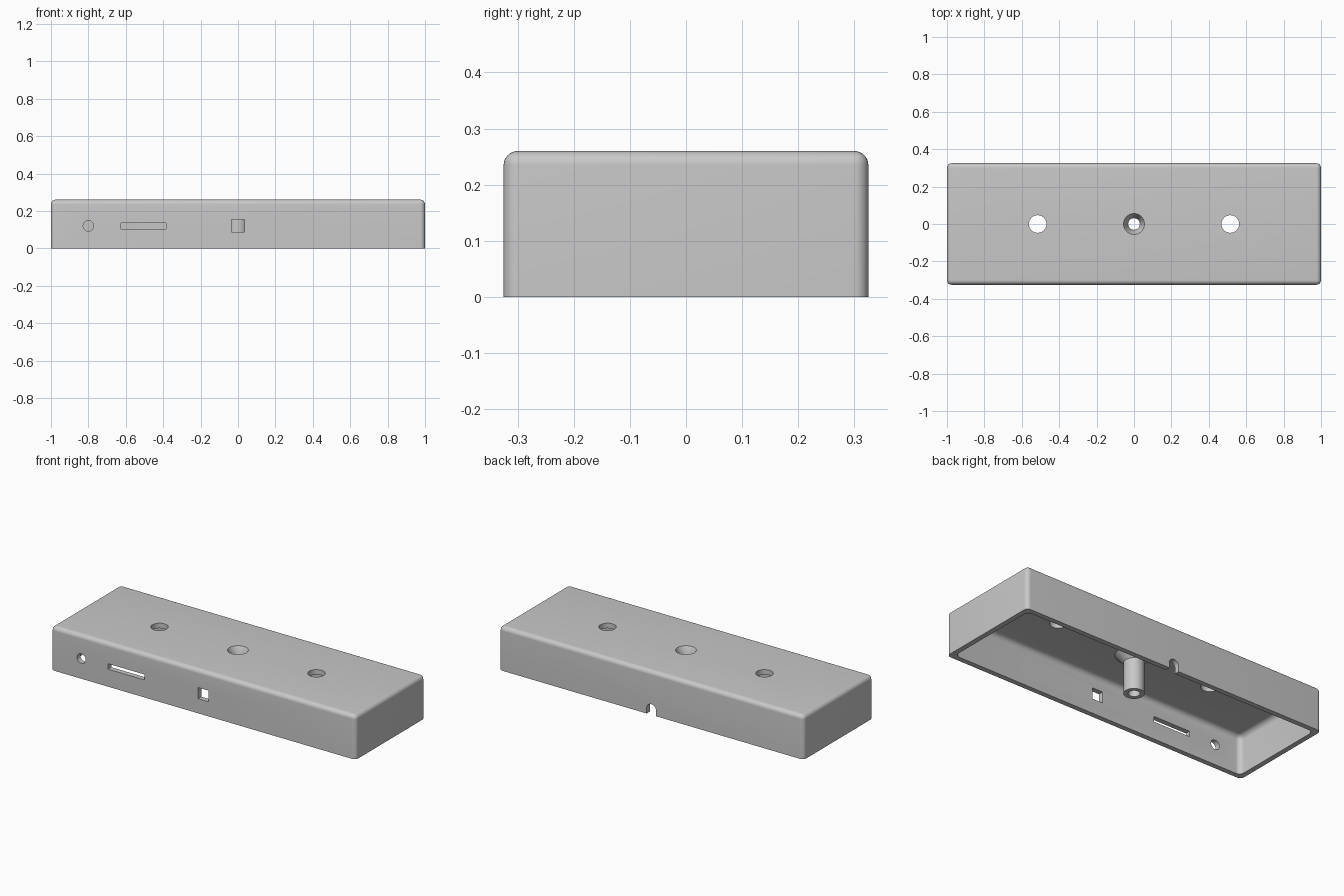
import bpy, bmesh, math
from mathutils import Matrix, Vector

if "Cube" in bpy.data.objects:
    bpy.data.objects.remove(bpy.data.objects["Cube"], do_unlink=True)

WIDTH, DEPTH, HEIGHT, WALL = 2.0, 0.65, 0.26, 0.03

grey = bpy.data.materials.new("plain grey")
grey.use_nodes = True
colour = (0.58, 0.58, 0.58, 1)
grey.diffuse_color = colour
grey.node_tree.nodes["Principled BSDF"].inputs["Base Color"].default_value = colour


def make_object(name, bm):
    mesh = bpy.data.meshes.new(name)
    bmesh.ops.recalc_face_normals(bm, faces=bm.faces)
    bm.to_mesh(mesh)
    bm.free()
    mesh.materials.append(grey)
    obj = bpy.data.objects.new(name, mesh)
    bpy.context.collection.objects.link(obj)
    return obj


def box(name, low, high, radius=0):
    """Box between two corners; a radius rounds all edges but the bottom ones."""
    low, high = Vector(low), Vector(high)
    bm = bmesh.new()
    bmesh.ops.create_cube(bm, size=1)
    bmesh.ops.scale(bm, vec=high - low, verts=bm.verts)
    bmesh.ops.translate(bm, vec=(low + high) / 2, verts=bm.verts)
    if radius:
        edges = [e for e in bm.edges if any(v.co.z > low.z + 1e-4 for v in e.verts)]
        bmesh.ops.bevel(bm, geom=edges, offset=radius, segments=8,
                        profile=0.5, affect='EDGES')
    return make_object(name, bm)


def rod(name, start, end, r1, r2=None):
    """Cylinder or cone from start to end."""
    start, end = Vector(start), Vector(end)
    axis = end - start
    turn = Vector((0, 0, 1)).rotation_difference(axis).to_matrix().to_4x4()
    bm = bmesh.new()
    bmesh.ops.create_cone(bm, cap_ends=True, segments=48, radius1=r1,
                          radius2=r1 if r2 is None else r2, depth=axis.length,
                          matrix=Matrix.Translation((start + end) / 2) @ turn)
    return make_object(name, bm)


def combine(target, tool, operation):
    mod = target.modifiers.new(tool.name, 'BOOLEAN')
    mod.operation, mod.solver, mod.object = operation, 'EXACT', tool
    bpy.context.view_layer.objects.active = target
    bpy.ops.object.modifier_apply(modifier=mod.name)
    bpy.data.objects.remove(tool, do_unlink=True)


# Rounded cover, hollow and open underneath
x, y = WIDTH / 2, DEPTH / 2
cover = box("cover", (-x, -y, 0), (x, y, HEIGHT), 0.025)
combine(cover, box("cavity", (WALL - x, WALL - y, -0.1),
                   (x - WALL, y - WALL, HEIGHT - WALL), 0.03), 'DIFFERENCE')

# Central screw post with a flared root under the top
combine(cover, rod("post", (0, 0, 0), (0, 0, 0.24), 0.055), 'UNION')
combine(cover, rod("post_flare", (0, 0, 0.175), (0, 0, 0.245), 0.045, 0.115), 'UNION')

cutters = [
    # Countersunk screw bore
    rod("bore", (0, 0, -0.1), (0, 0, 0.3), 0.031),
    rod("countersink", (0, 0, 0.197), (0, 0, 0.278), 0.021, 0.066),
    # Front openings: round, slot and square
    rod("round_port", (-0.8, -0.4, 0.12), (-0.8, -0.2, 0.12), 0.028),
    box("slot_port", (-0.625, -0.4, 0.104), (-0.385, -0.2, 0.136)),
    box("square_port", (-0.034, -0.4, 0.087), (0.034, -0.2, 0.153)),
    # Arched cable notch at the back
    rod("notch_arch", (0, 0.2, 0.032), (0, 0.4, 0.032), 0.031),
    box("notch_base", (-0.031, 0.2, -0.1), (0.031, 0.4, 0.032)),
]
# Pair of round holes in the top
for side in (-1, 1):
    cutters.append(rod("top_hole", (side * 0.515, 0, 0.15), (side * 0.515, 0, 0.3), 0.047))
for cutter in cutters:
    combine(cover, cutter, 'DIFFERENCE')

bpy.ops.object.select_all(action='DESELECT')
cover.select_set(True)
bpy.context.view_layer.objects.active = cover
bpy.ops.object.shade_smooth_by_angle(angle=math.radians(30))
